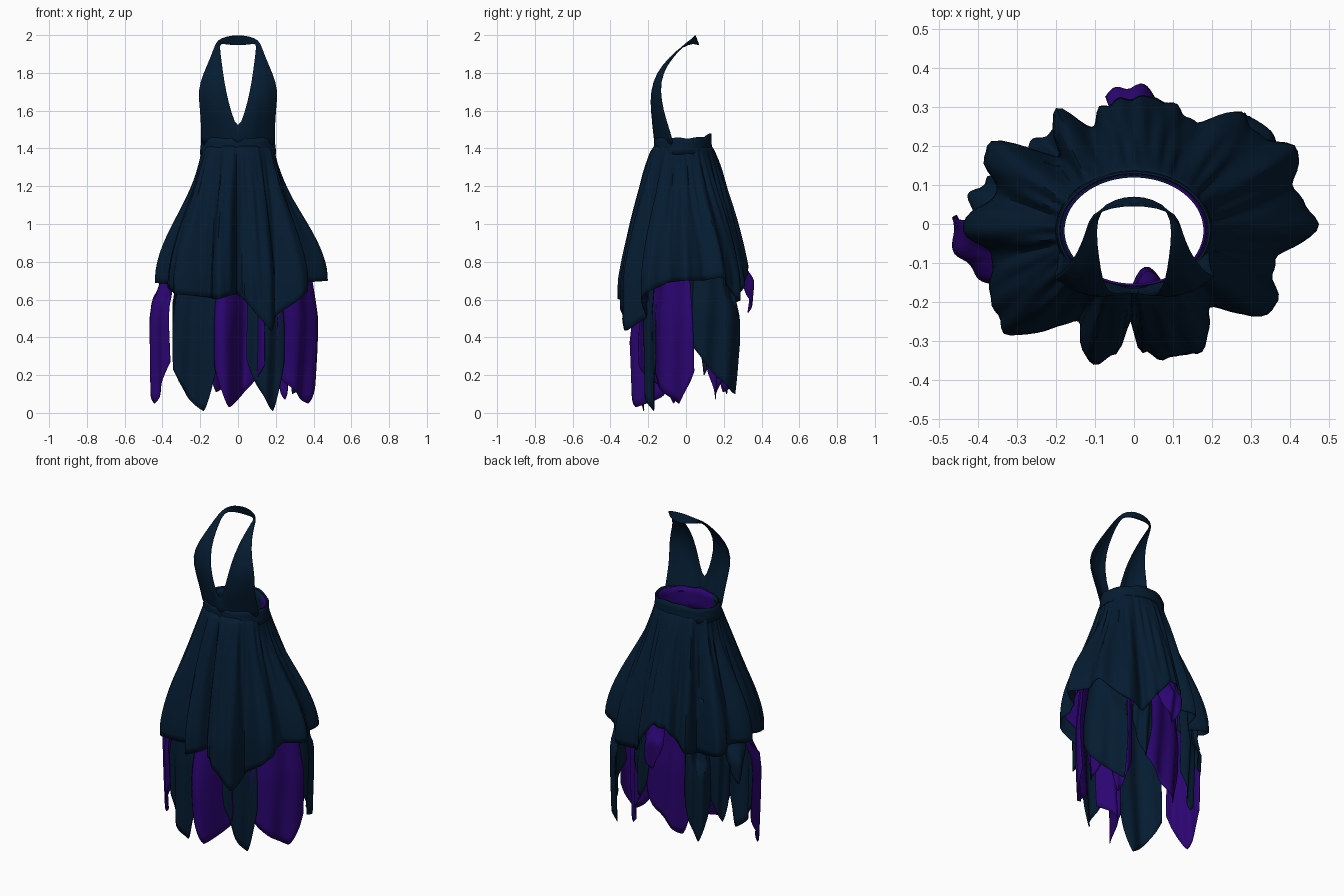
import bpy, bmesh, math
from mathutils import Vector

if "Cube" in bpy.data.objects:
    bpy.data.objects.remove(bpy.data.objects["Cube"])


def material(name, rgb):
    m = bpy.data.materials.new(name)
    m.diffuse_color = (*rgb, 1)
    m.use_nodes = True
    m.node_tree.nodes["Principled BSDF"].inputs["Base Color"].default_value = m.diffuse_color
    return m


NAVY = material("dark navy cloth", (0.0015, 0.0115, 0.031))
PURPLE = material("deep purple cloth", (0.024, 0.0015, 0.165))


def sheet(name, rows, mat, closed=False, thick=0.006):
    """Cloth surface from rows of points."""
    bm = bmesh.new()
    grid = [[bm.verts.new(p) for p in row] for row in rows]
    n = len(rows[0])
    for a, b in zip(grid, grid[1:]):
        for i in range(n if closed else n - 1):
            j = (i + 1) % n
            bm.faces.new((a[i], b[i], b[j], a[j]))
    bmesh.ops.recalc_face_normals(bm, faces=bm.faces)
    me = bpy.data.meshes.new(name)
    bm.to_mesh(me)
    bm.free()
    me.materials.append(mat)
    ob = bpy.data.objects.new(name, me)
    bpy.context.collection.objects.link(ob)
    if thick:
        s = ob.modifiers.new("thickness", 'SOLIDIFY')
        s.thickness = thick
        s.offset = 0
    bpy.ops.object.select_all(action='DESELECT')
    ob.select_set(True)
    bpy.context.view_layer.objects.active = ob
    bpy.ops.object.shade_smooth_by_angle(angle=math.radians(50))
    return ob


# Gathered folds of the overskirt: angle, hem radius, hem height
FOLDS = [(0, .47, .70), (12, .42, .70), (25, .46, .72), (35, .39, .66),
         (45, .395, .60), (60, .30, .58), (70, .32, .66), (90, .345, .80),
         (104, .33, .78), (113, .27, .70), (125, .355, .66), (138, .26, .62),
         (152, .43, .66), (168, .36, .68), (180, .44, .69), (194, .37, .68),
         (206, .41, .66), (219, .43, .63), (240, .29, .61), (253, .375, .60),
         (262, .335, .62), (268, .25, .63), (274, .33, .61),
         (281, .35, .56), (299, .365, .43), (312, .29, .50),
         (328, .42, .63), (345, .37, .69), (360, .47, .70)]


def fold(deg):
    for (a, r, z), (b, s, w) in zip(FOLDS, FOLDS[1:]):
        if a <= deg <= b:
            t = (deg - a) / (b - a)
            e = t * t * (3 - 2 * t)
            return r + (s - r) * e, z + (w - z) * t


def waist(a, z, grow=1.0):
    return Vector((.19 * grow * math.cos(a), -.017 + .146 * grow * math.sin(a), z))


def skirt_point(deg, v, scale, lift):
    a = math.radians(deg)
    r, hem = fold(deg)
    z = 1.42 + (hem + lift - 1.42) * v
    t = min(1, (1.42 - z) / .72)
    f = t * t * (3 - 2 * t)
    f += (t ** (.62 if a > math.pi else .75) - f) * abs(math.sin(a)) ** 1.5 * .88
    # soft gathers that start under the waistband
    crease = .004 * math.sin(a * 29 + 3 * v) + .003 * math.sin(a * 41 - 5 * v)
    crease *= min(1, v * 5)
    w = waist(a, z, scale)
    p = Vector((r * scale * math.cos(a), r * scale * math.sin(a), z))
    return w.lerp(p, f) + Vector((math.cos(a), math.sin(a), 0)) * crease


def skirt(name, mat, scale, lift):
    rows = [[skirt_point(d * 2, k / 22, scale, lift) for d in range(180)]
            for k in range(23)]
    return sheet(name, rows, mat, True, 0.004)


skirt("overskirt", NAVY, 1.0, 0)
skirt("underskirt_lining", PURPLE, .955, .09)


# Waistband, raised a little at the back, with a facing inside
def band(name, mat, grow, levels):
    rows = []
    for k, (z, extra) in enumerate(levels):
        row = []
        for d in range(72):
            a = math.radians(d * 5)
            back = max(0, math.sin(a)) ** 4
            ripple = .003 * math.sin(9 * a + k)
            row.append(waist(a, z + .025 * back * k / 3 + ripple, grow + extra))
        rows.append(row)
    return sheet(name, rows, mat, True)


band("waistband", NAVY, 1.0, [(1.37, .05), (1.40, .035), (1.43, .015), (1.455, .02)])
facing = band("waistband_facing", PURPLE, .965,
              [(1.30, .0), (1.36, 0), (1.41, -.01), (1.45, -.01)])
facing.data.materials.append(NAVY)
for f in facing.data.polygons:
    deg = math.degrees(math.atan2(f.center.y + .015, f.center.x)) % 360
    f.material_index = 1 if 50 < deg < 235 else 0


def tuck(p):
    """Keep a panel point inside the overskirt where it is covered."""
    deg = math.degrees(math.atan2(p.y, p.x)) % 360
    v = (p.z - 1.42) / (fold(deg)[1] - 1.42)
    if v > 1.12:
        return p
    s = skirt_point(deg, min(v, 1), .94, 0)
    limit = Vector((s.x, s.y)).length
    r = Vector((p.x, p.y)).length
    if r > limit:
        k = limit / r
        k += (1 - k) * max(0, v - 1) / .12
        p.x *= k
        p.y *= k
    return p


# Pointed hanging panels under the overskirt
def panel(name, mat, start, end, tip, skew=0.0, top=.95, point=.2, wave=0.0):
    p, q = Vector((*start, 0)), Vector((*end, 0))
    mid = (p + q) / 2
    d = q - p
    out = Vector((d.y, -d.x, 0)).normalized()
    if out.dot(mid) < 0:
        out = -out
    rows = []
    nu, nv = 24, 20
    skew = round(skew * 12) / 12
    for k in range(nv + 1):
        v = k / nv
        row = []
        for i in range(nu + 1):
            u = i / nu * 2 - 1
            # hem rises from the tip to both corners
            e = abs(u - skew) / (1 + abs(skew) if (u - skew) * skew < 0 else 1 - abs(skew))
            hem = tip + point * e ** 1.3 + .1 * max(0, e - .8)
            z = top + (hem - top) * v
            h = (top - z) / (top - tip)
            spread = .8 + .25 * math.sin(min(1, h * 1.25) * math.pi * .62)
            pos = mid + d * .5 * u * spread
            pos *= .86 + .14 * min(1, h * 2)
            ripple = (.004 + .009 * h) * math.sin(u * 6 + h * 2 + tip * 40)
            pos += out * (.035 * (1 - u * u) + ripple - .02 * h * h
                          - wave * math.sin(math.pi * (u + .25)) * min(1, h * 1.6))
            row.append(tuck(Vector((pos.x, pos.y, z))))
        rows.append(row)
    sheet(name, rows, mat, False, 0.004)


panel("front_left_panel", NAVY, (-.34, -.17), (-.12, -.25), .01, .45)
panel("front_center_panel", PURPLE, (-.125, -.21), (.13, -.19), .03, -.45, wave=.09)
panel("front_right_panel", NAVY, (.05, -.21), (.24, -.16), .01, .4, point=.25)
panel("front_right_inner_panel", PURPLE, (.07, -.19), (.22, -.15), .32, .2)
panel("right_panel", PURPLE, (.22, -.18), (.42, .03), .05, .45, point=.15)
panel("right_rear_panel", NAVY, (.40, .04), (.30, .285), .10, .83, point=.24)
panel("right_rear_inner_panel", PURPLE, (.27, .12), (.18, .19), .07, -.3)
panel("back_right_panel", NAVY, (.19, .22), (.08, .25), .30, .2)
panel("back_short_panel", PURPLE, (.07, .32), (-.07, .33), .53, 0, .86, .14)
panel("back_panel", PURPLE, (.10, .235), (-.17, .19), .11, .6)
panel("back_left_panel", NAVY, (-.16, .235), (-.28, .17), .10, .1)
panel("left_rear_panel", NAVY, (-.26, .16), (-.34, .06), .20, .3)
panel("left_side_panel", NAVY, (-.36, .13), (-.42, .01), .45, .0)
panel("left_panel", PURPLE, (-.47, .01), (-.37, -.15), .05, -.2)

# Halter bodice: inner edge and outer edge from waist to nape, mirrored
EDGES = [((0, -.165, 1.42), (.194, -.065, 1.42)),
         ((0, -.172, 1.49), (.193, -.090, 1.50)),
         ((.036, -.182, 1.59), (.198, -.122, 1.60)),
         ((.064, -.180, 1.70), (.212, -.140, 1.71)),
         ((.080, -.150, 1.80), (.180, -.125, 1.80)),
         ((.090, -.088, 1.88), (.144, -.075, 1.88)),
         ((.098, -.015, 1.945), (.122, -.015, 1.945)),
         ((.092, .035, 1.955), (.108, .025, 1.974)),
         ((.048, .062, 1.950), (.060, .045, 1.993)),
         ((0, .070, 1.946), (0, .050, 2.0))]
rows = []
for k, (a, b) in enumerate(EDGES):
    a, b = Vector(a), Vector(b)
    bulge = (.02, .025, .025, .022, .015, .005, 0, 0, 0, 0)[k]
    row = []
    for i in range(9):
        u = i / 8
        p = a.lerp(b, u)
        crease = .003 * math.sin(u * 17 + k) * u * (1 - u) * 4 if k < 5 else 0
        p.y -= bulge * math.sin(math.pi * u) + crease
        row.append(p)
    rows.append(row)
bodice = sheet("halter_bodice", rows, NAVY, False, 0)
mir = bodice.modifiers.new("mirror", 'MIRROR')
mir.use_clip = True
sub = bodice.modifiers.new("smooth", 'SUBSURF')
sub.levels = sub.render_levels = 1
sol = bodice.modifiers.new("thickness", 'SOLIDIFY')
sol.thickness = .006
sol.offset = 0
